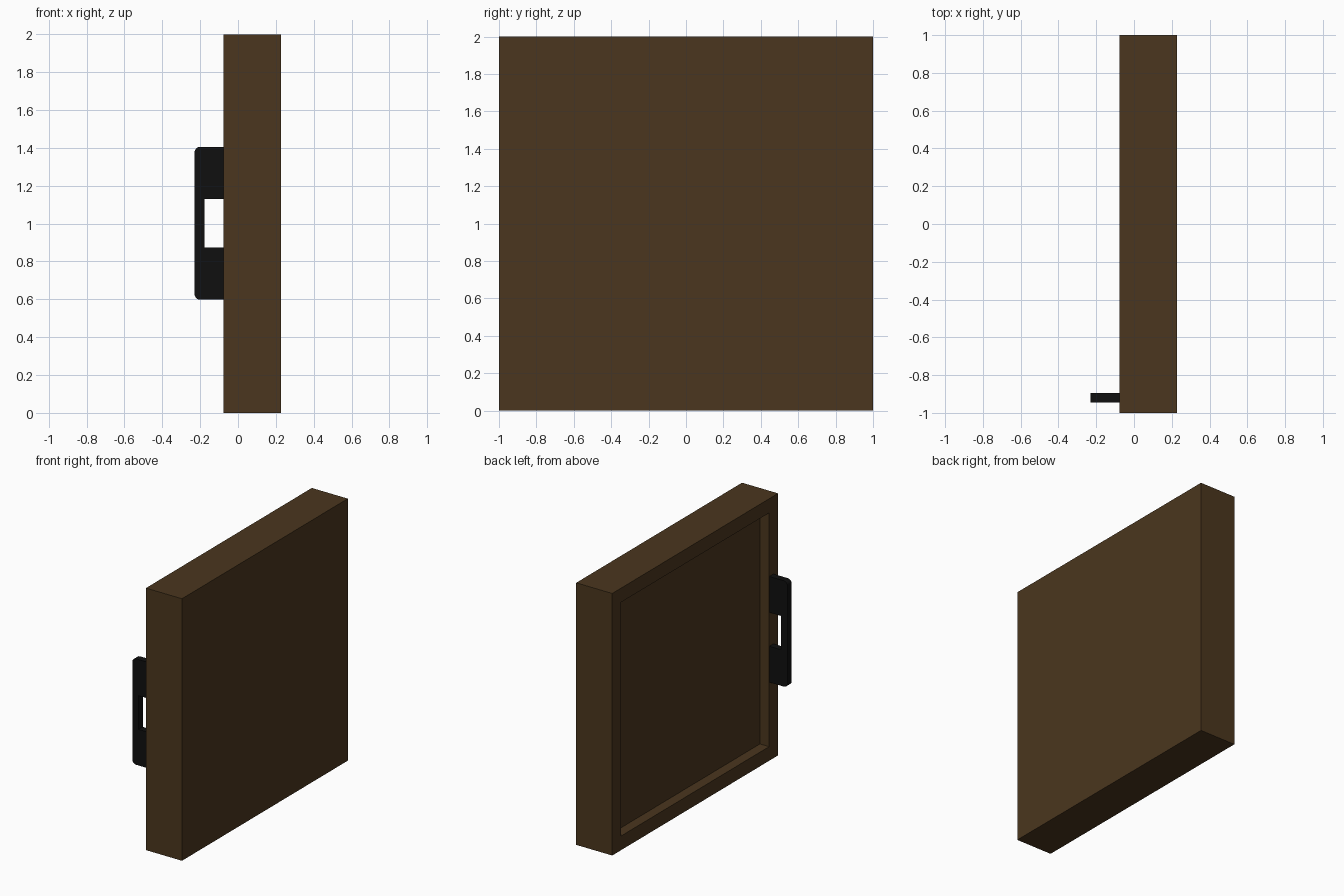
import bpy, bmesh, math

if "Cube" in bpy.data.objects:
    bpy.data.objects.remove(bpy.data.objects["Cube"])


def material(name, color):
    m = bpy.data.materials.new(name)
    m.diffuse_color = (*color, 1)
    m.use_nodes = True
    m.node_tree.nodes["Principled BSDF"].inputs["Base Color"].default_value = m.diffuse_color
    return m


def finish(name, bm, mat):
    bmesh.ops.recalc_face_normals(bm, faces=bm.faces)
    me = bpy.data.meshes.new(name)
    bm.to_mesh(me)
    bm.free()
    me.materials.append(mat)
    ob = bpy.data.objects.new(name, me)
    bpy.context.collection.objects.link(ob)
    return ob


wood = material("dark_wood", (0.07, 0.037, 0.013))
iron = material("black_iron", (0.005, 0.005, 0.005))

# Slab with a square recess in its -x face
X0, X1, DEPTH, MARGIN = -0.077, 0.227, 0.077, 0.153
bm = bmesh.new()
bmesh.ops.create_cube(bm, size=1)
for v in bm.verts:
    v.co = (X1 if v.co.x > 0 else X0, v.co.y * 2, v.co.z * 2 + 1)
bm.normal_update()
face = [f for f in bm.faces if f.normal.x < -0.9]
bmesh.ops.inset_region(bm, faces=face, thickness=MARGIN)
inner = bmesh.ops.extrude_face_region(bm, geom=face)["geom"]
bmesh.ops.translate(bm, vec=(DEPTH, 0, 0),
                    verts=[g for g in inner if isinstance(g, bmesh.types.BMVert)])
bmesh.ops.delete(bm, geom=[f for f in face if f.is_valid], context="FACES")
finish("door_panel", bm, wood)

# C-shaped pull handle: xz profile with rounded outer corners, extruded in y
OUT, GRIP, R, MID = -0.23, -0.177, 0.03, 1.002
HALF, HOLE = 0.404, 0.129
upper = [(X0, HOLE), (X0, HALF)]
for i in range(5):
    a = math.pi / 2 * (1 + i / 4)
    upper.append((OUT + R + R * math.cos(a), HALF - R + R * math.sin(a)))
upper.insert(0, (GRIP, HOLE))
profile = upper + [(x, -z) for x, z in reversed(upper)]
bm = bmesh.new()
cap = bm.faces.new([bm.verts.new((x, -0.945, z + MID)) for x, z in profile])
side = bmesh.ops.extrude_face_region(bm, geom=[cap])["geom"]
bmesh.ops.translate(bm, vec=(0, 0.05, 0),
                    verts=[g for g in side if isinstance(g, bmesh.types.BMVert)])
if not any(len(f.verts) == len(profile) and f.calc_center_median().y < -0.94 for f in bm.faces):
    bm.faces.new([v for v in bm.verts if v.co.y < -0.94])
finish("pull_handle", bm, iron)
